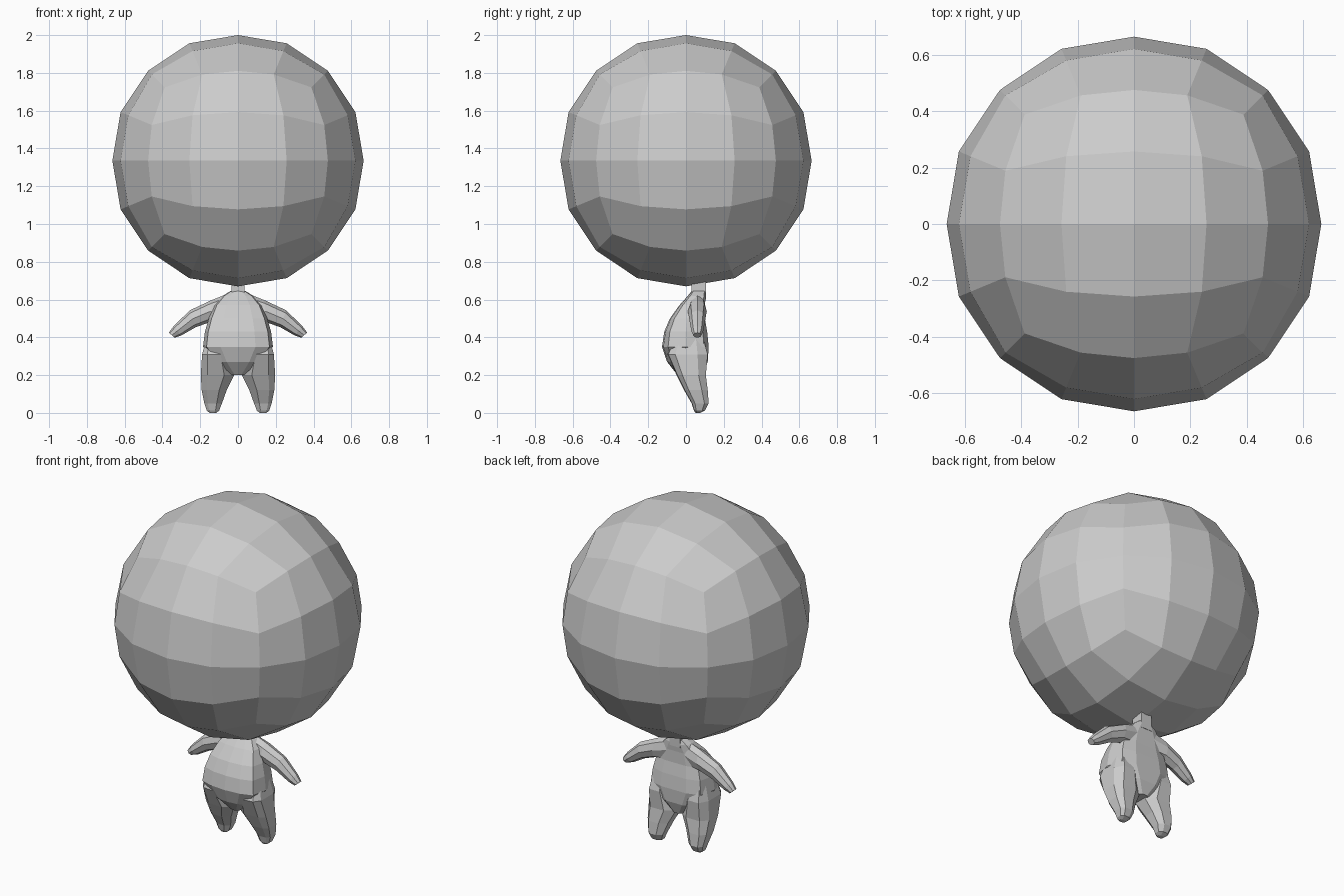
import bpy, bmesh
from math import tan, radians, cos, sin, pi
from mathutils import Vector

if "Cube" in bpy.data.objects:
    bpy.data.objects.remove(bpy.data.objects["Cube"], do_unlink=True)

GREY = (0.6, 0.6, 0.6, 1)
mat = bpy.data.materials.new("plain grey")
mat.use_nodes = True
mat.diffuse_color = GREY
mat.node_tree.nodes["Principled BSDF"].inputs["Base Color"].default_value = GREY


def finish(name, bm):
    bmesh.ops.recalc_face_normals(bm, faces=bm.faces)
    mesh = bpy.data.meshes.new(name)
    bm.to_mesh(mesh)
    bm.free()
    mesh.materials.append(mat)
    obj = bpy.data.objects.new(name, mesh)
    bpy.context.collection.objects.link(obj)
    return obj


def loft(name, rings):
    """Skin a list of equal-length point rings and cap both ends."""
    bm = bmesh.new()
    loops = [[bm.verts.new(p) for p in ring] for ring in rings]
    n = len(loops[0])
    for a, b in zip(loops, loops[1:]):
        for i in range(n):
            j = (i + 1) % n
            bm.faces.new((a[i], a[j], b[j], b[i]))
    bm.faces.new(loops[0])
    bm.faces.new(loops[-1])
    return finish(name, bm)


# Head: faceted ball made from a gridded cube
bm = bmesh.new()
bmesh.ops.create_cube(bm, size=2)
bmesh.ops.subdivide_edges(bm, edges=bm.edges[:], cuts=3, use_grid_fill=True)
for v in bm.verts:
    d = Vector([tan(radians(45 * c)) for c in v.co]).normalized()
    on_axis = max(abs(c) for c in d) > 0.99
    v.co = d * (0.665 if on_axis else 0.673) + Vector((0, 0, 1.335))
finish("head", bm)

# Neck: small square post
loft("neck", [[(x, y, z) for x, y in ((-.035, .03), (.035, .03), (.035, .105), (-.035, .105))]
              for z in (0.6, 0.7)])

# Torso: round belly, flat sides and back; outline as (width, depth) fractions
half = [(0.5, 0.03), (0.9, 0.13), (1, 0.5), (0.88, 0.9), (0.45, 1)]
outline = [(0, 0)] + half + [(0, 1)] + [(-x, y) for x, y in reversed(half)]
torso = [  # height, half width, front, back
    (0.20, 0.035, -0.045, 0.09), (0.27, 0.12, -0.10, 0.115),
    (0.35, 0.185, -0.127, 0.12), (0.43, 0.175, -0.115, 0.112),
    (0.50, 0.155, -0.085, 0.10), (0.57, 0.125, -0.035, 0.10),
    (0.62, 0.08, 0.01, 0.105), (0.645, 0.04, 0.03, 0.105)]
loft("torso", [[(w * x, f + (b - f) * y, z) for x, y in outline] for z, w, f, b in torso])

# Legs: tapering, bent back to a narrow foot
leg = [  # height, inner, outer, front, back
    (0.40, 0.09, 0.165, -0.06, 0.09), (0.31, 0.05, 0.19, -0.10, 0.115),
    (0.20, 0.02, 0.197, -0.05, 0.105), (0.12, 0.06, 0.192, -0.01, 0.115),
    (0.05, 0.085, 0.178, 0.03, 0.12), (0.012, 0.10, 0.165, 0.042, 0.10),
    (0.0, 0.115, 0.15, 0.05, 0.075)]
leg_outline = [(.3, 0), (.8, .03), (1, .2), (1, .75), (.8, 1), (.3, 1), (0, .75), (0, .25)]

# Arms: drooping, tapering to a rounded hand
arm = [  # upper x, upper z, lower x, lower z, half depth
    (0.03, 0.64, 0.09, 0.48, 0.04), (0.14, 0.597, 0.15, 0.48, 0.05),
    (0.255, 0.543, 0.225, 0.453, 0.043), (0.34, 0.46, 0.30, 0.41, 0.032),
    (0.366, 0.425, 0.335, 0.398, 0.022)]
oct8 = [(cos(i * pi / 4), sin(i * pi / 4)) for i in range(8)]


def arm_ring(side, ux, uz, lx, lz, depth):
    top, low = Vector((ux, 0.06, uz)), Vector((lx, 0.06, lz))
    mid, up = (top + low) / 2, (top - low) / 2
    pts = [mid + up * c + Vector((0, depth * s, 0)) for c, s in oct8]
    return [(side * p.x, p.y, p.z) for p in pts]


for side, word in ((1, "left"), (-1, "right")):
    loft(word + "_leg", [[(side * (i + (o - i) * x), f + (b - f) * y, z)
                          for x, y in leg_outline] for z, i, o, f, b in leg])
    loft(word + "_arm", [arm_ring(side, *row) for row in arm])
